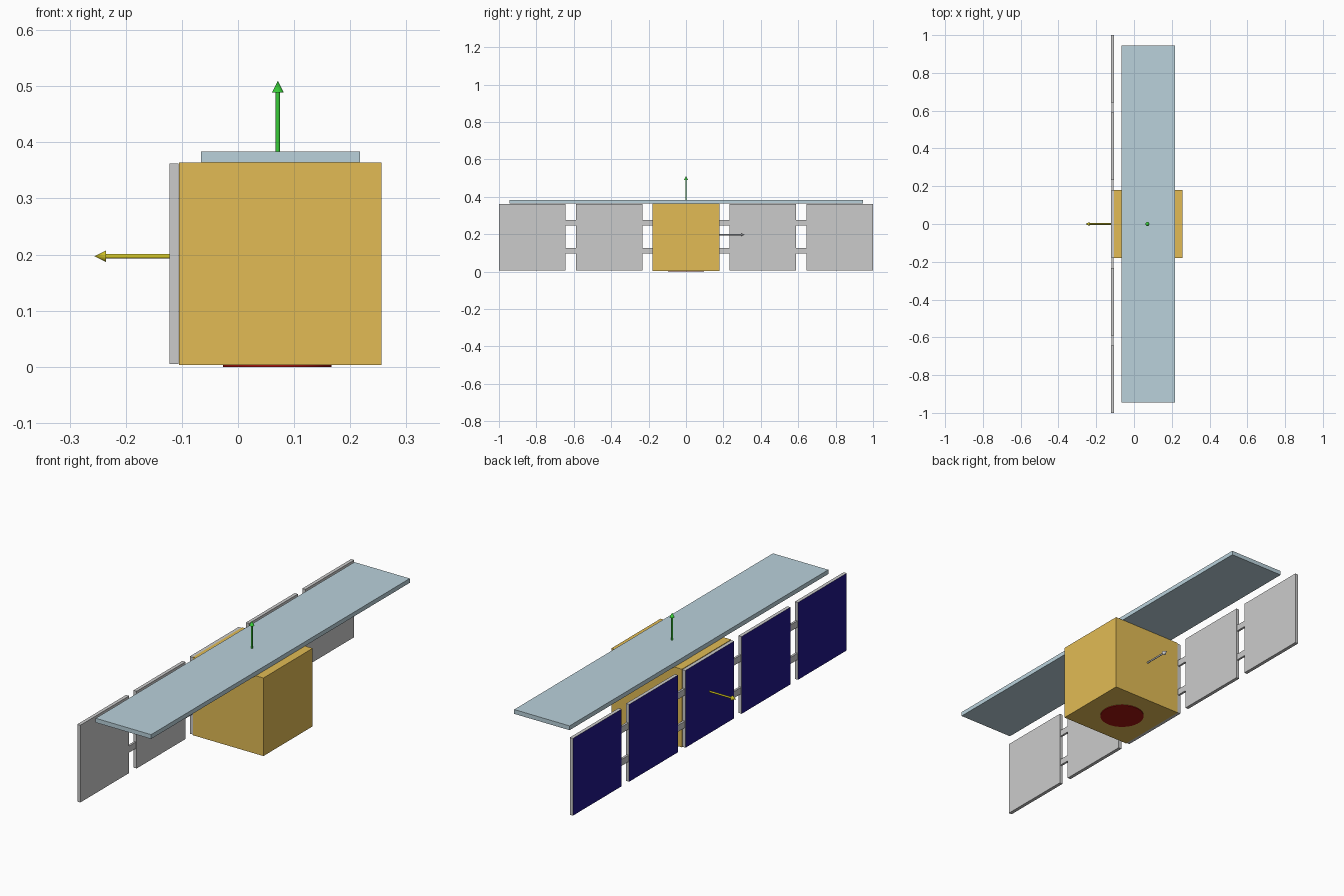
import bpy
from mathutils import Vector

if "Cube" in bpy.data.objects:
    bpy.data.objects.remove(bpy.data.objects["Cube"])


def material(name, rgb):
    m = bpy.data.materials.new(name)
    m.diffuse_color = (*rgb, 1)
    m.use_nodes = True
    m.node_tree.nodes["Principled BSDF"].inputs["Base Color"].default_value = m.diffuse_color
    return m


GOLD = material("gold_foil", (0.76, 0.50, 0.09))
PLATE = material("pale_blue", (0.49, 0.64, 0.71))
CELL = material("solar_blue", (0.015, 0.008, 0.25))
RED = material("dark_red", (0.38, 0.007, 0.005))
GREEN = material("green", (0.04, 0.60, 0.04))
YELLOW = material("yellow", (0.70, 0.60, 0.02))


def finish(obj, name, mat):
    obj.name = name
    if mat:
        obj.data.materials.append(mat)
    return obj


def box(name, x, y, z, mat=None):
    """Box from (min, max) pairs."""
    lo, hi = Vector((x[0], y[0], z[0])), Vector((x[1], y[1], z[1]))
    bpy.ops.mesh.primitive_cube_add(size=1, location=(lo + hi) / 2)
    obj = bpy.context.object
    obj.scale = hi - lo
    bpy.ops.object.transform_apply(location=False, rotation=False, scale=True)
    return finish(obj, name, mat)


def arrow(name, start, direction, length, mat=None, head=0.021):
    """Thin shaft with a cone tip."""
    start, d = Vector(start), Vector(direction)
    rot = d.to_track_quat('Z', 'Y').to_euler()
    shaft = length - head
    bpy.ops.mesh.primitive_cylinder_add(vertices=24, radius=0.004, depth=shaft,
                                        location=start + d * shaft / 2, rotation=rot)
    bpy.ops.object.shade_smooth_by_angle()
    finish(bpy.context.object, name + "_shaft", mat)
    bpy.ops.mesh.primitive_cone_add(vertices=24, radius1=0.0105, depth=head,
                                    location=start + d * (shaft + head / 2), rotation=rot)
    bpy.ops.object.shade_smooth_by_angle()
    finish(bpy.context.object, name + "_tip", mat)


# Main body and long top plate
box("body", (-0.105, 0.256), (-0.18, 0.18), (0.003, 0.364), GOLD)
box("top_plate", (-0.066, 0.217), (-0.945, 0.945), (0.364, 0.384), PLATE)

# Round patch under the body
bpy.ops.mesh.primitive_cylinder_add(vertices=48, radius=0.097, depth=0.004,
                                    location=(0.07, 0, 0.002))
bpy.ops.object.shade_smooth_by_angle()
finish(bpy.context.object, "bottom_disc", RED)

# Row of five solar panels, cells coloured on the outer face
HALF, PITCH = 0.178, 0.411
for i in range(-2, 3):
    y = i * PITCH
    panel = box(f"solar_panel_{i + 3}", (-0.122, -0.106),
                (y - HALF, y + HALF), (0.005, 0.362))
    panel.data.materials.append(None)
    panel.data.materials.append(CELL)
    for f in panel.data.polygons:
        f.material_index = 1 if f.normal.x < -0.5 else 0

# Hinge bars between neighbouring panels
for i in range(4):
    y = (i - 1.5) * PITCH
    for z in (0.112, 0.262):
        box(f"hinge_bar_{i + 1}", (-0.119, -0.109), (y - 0.03, y + 0.03),
            (z - 0.015, z + 0.015))

# Axis arrows
arrow("up_arrow", (0.071, 0, 0.36), (0, 0, 1), 0.15, GREEN)
arrow("panel_arrow", (-0.107, 0, 0.197), (-1, 0, 0), 0.149, YELLOW)
arrow("side_arrow", (0.071, 0.165, 0.197), (0, 1, 0), 0.149)
